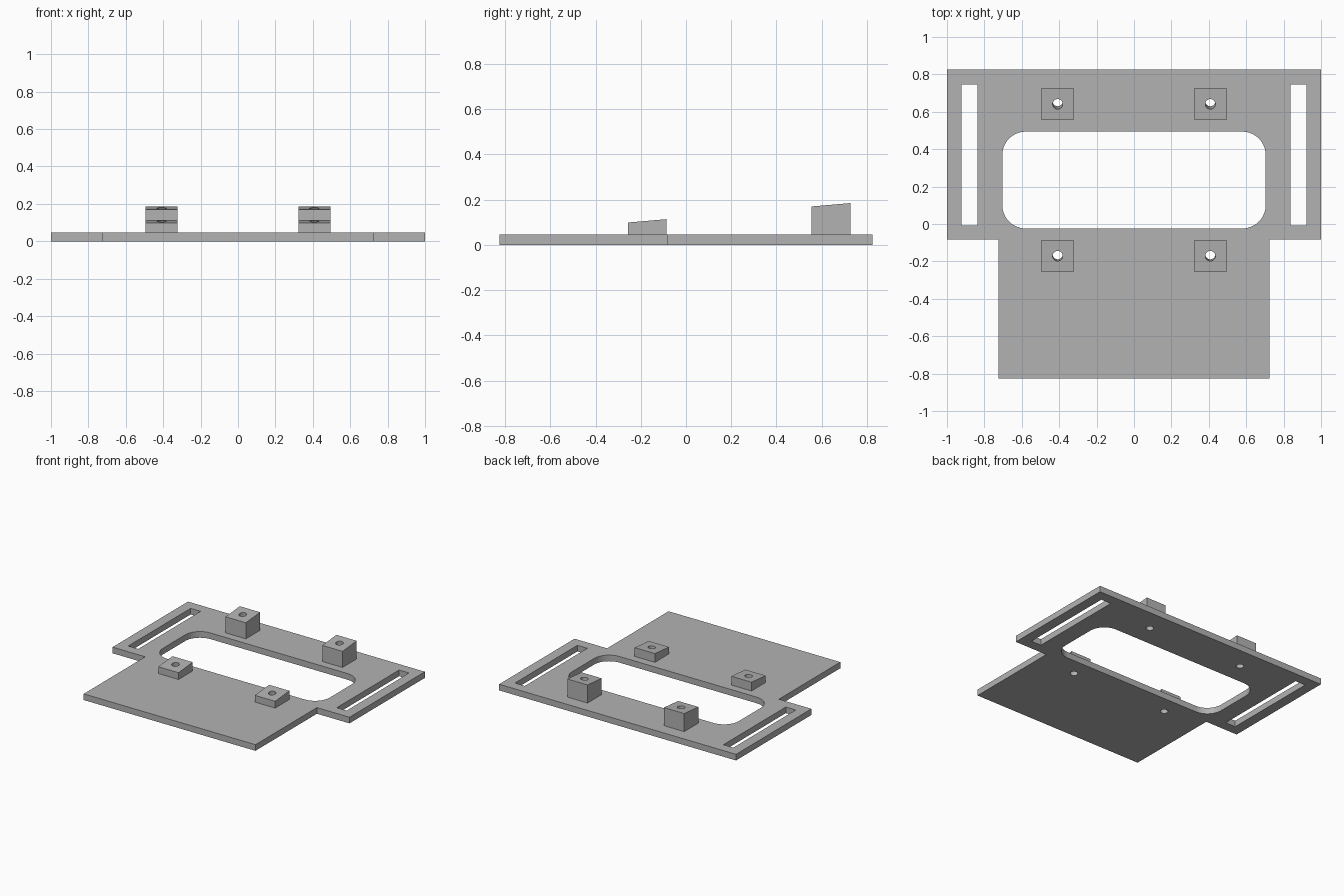
import bpy
import bmesh
import math
from mathutils import Matrix, Vector

if "Cube" in bpy.data.objects:
    bpy.data.objects.remove(bpy.data.objects["Cube"], do_unlink=True)

THICK = 0.047              # plate thickness
TILT = math.radians(5)     # slope of the standoff tops
HOLE_R = 0.027

grey = bpy.data.materials.new("plain grey")
grey.use_nodes = True
grey.diffuse_color = (0.45, 0.45, 0.45, 1)
grey.node_tree.nodes["Principled BSDF"].inputs["Base Color"].default_value = grey.diffuse_color


def to_object(name, bm):
    bmesh.ops.recalc_face_normals(bm, faces=bm.faces)
    mesh = bpy.data.meshes.new(name)
    bm.to_mesh(mesh)
    bm.free()
    mesh.materials.append(grey)
    obj = bpy.data.objects.new(name, mesh)
    bpy.context.collection.objects.link(obj)
    return obj


def prism(name, outline, direction, offset):
    """Extrude a flat outline along a direction."""
    bm = bmesh.new()
    face = bm.faces.new([bm.verts.new(Vector(p) + Vector(offset)) for p in outline])
    new = bmesh.ops.extrude_face_region(bm, geom=[face])["geom"]
    verts = [v for v in new if isinstance(v, bmesh.types.BMVert)]
    bmesh.ops.translate(bm, verts=verts, vec=direction)
    return to_object(name, bm)


def box(name, x0, x1, y0, y1, z0, z1, radius=0):
    """Box with optionally rounded vertical edges."""
    bm = bmesh.new()
    bmesh.ops.create_cube(bm, size=1)
    bmesh.ops.scale(bm, verts=bm.verts, vec=(x1 - x0, y1 - y0, z1 - z0))
    bmesh.ops.translate(bm, verts=bm.verts,
                        vec=((x0 + x1) / 2, (y0 + y1) / 2, (z0 + z1) / 2))
    if radius:
        upright = [e for e in bm.edges
                   if abs(e.verts[0].co.z - e.verts[1].co.z) > 0.01]
        bmesh.ops.bevel(bm, geom=upright, offset=radius, segments=10,
                        profile=0.5, affect='EDGES')
    return to_object(name, bm)


def drill(name, x, y, z):
    """Screw hole cutter, square to the sloped top it passes through."""
    bm = bmesh.new()
    bmesh.ops.create_cone(bm, cap_ends=True, segments=32,
                          radius1=HOLE_R, radius2=HOLE_R, depth=1,
                          matrix=Matrix.Translation((x, y, z)) @ Matrix.Rotation(TILT, 4, 'X'))
    return to_object(name, bm)


def cut(target, cutter):
    cutter.hide_render = True
    mod = target.modifiers.new("cut", 'BOOLEAN')
    mod.operation = 'DIFFERENCE'
    mod.solver = 'EXACT'
    mod.object = cutter
    bpy.context.view_layer.objects.active = target
    bpy.ops.object.modifier_apply(modifier=mod.name)


# Plate: wide rear with side tabs, narrower front
half = [(0.725, -0.825, 0), (0.725, -0.084, 0), (1, -0.084, 0), (1, 0.825, 0)]
outline = half + [(-x, y, z) for x, y, z in reversed(half)]
plate = prism("plate", outline, (0, 0, THICK), (0, 0, 0))

# Central opening and side strap slots
cutters = [box("opening_cutter", -0.704, 0.704, -0.024, 0.494, -0.1, 0.2, 0.125)]
for side, x in (("left", 0.88), ("right", -0.88)):
    cutters.append(box(side + "_slot_cutter", x - 0.042, x + 0.042,
                       -0.007, 0.746, -0.1, 0.2))

# Four standoffs with sloped tops and screw holes
standoffs = []
WIDTH = 0.171
rise = WIDTH * math.tan(TILT)
for row, y, low in (("front", -0.171, 0.099), ("rear", 0.641, 0.17)):
    for side, x in (("left", 0.408), ("right", -0.408)):
        h = WIDTH / 2
        profile = [(0, -h, THICK), (0, h, THICK), (0, h, low + rise), (0, -h, low)]
        block = prism(f"{row}_{side}_standoff", profile, (WIDTH, 0, 0), (x - h, y, 0))
        hole = drill(f"{row}_{side}_hole_cutter", x, y, low + rise / 2)
        cut(block, hole)
        cutters.append(hole)
        standoffs.append(block)

for cutter in cutters:
    cut(plate, cutter)
for cutter in cutters:
    bpy.data.objects.remove(cutter, do_unlink=True)

# Smooth the round walls, keep the edges sharp
for obj in [plate] + standoffs:
    bpy.ops.object.select_all(action='DESELECT')
    obj.select_set(True)
    bpy.context.view_layer.objects.active = obj
    bpy.ops.object.shade_smooth_by_angle(angle=math.radians(30))
